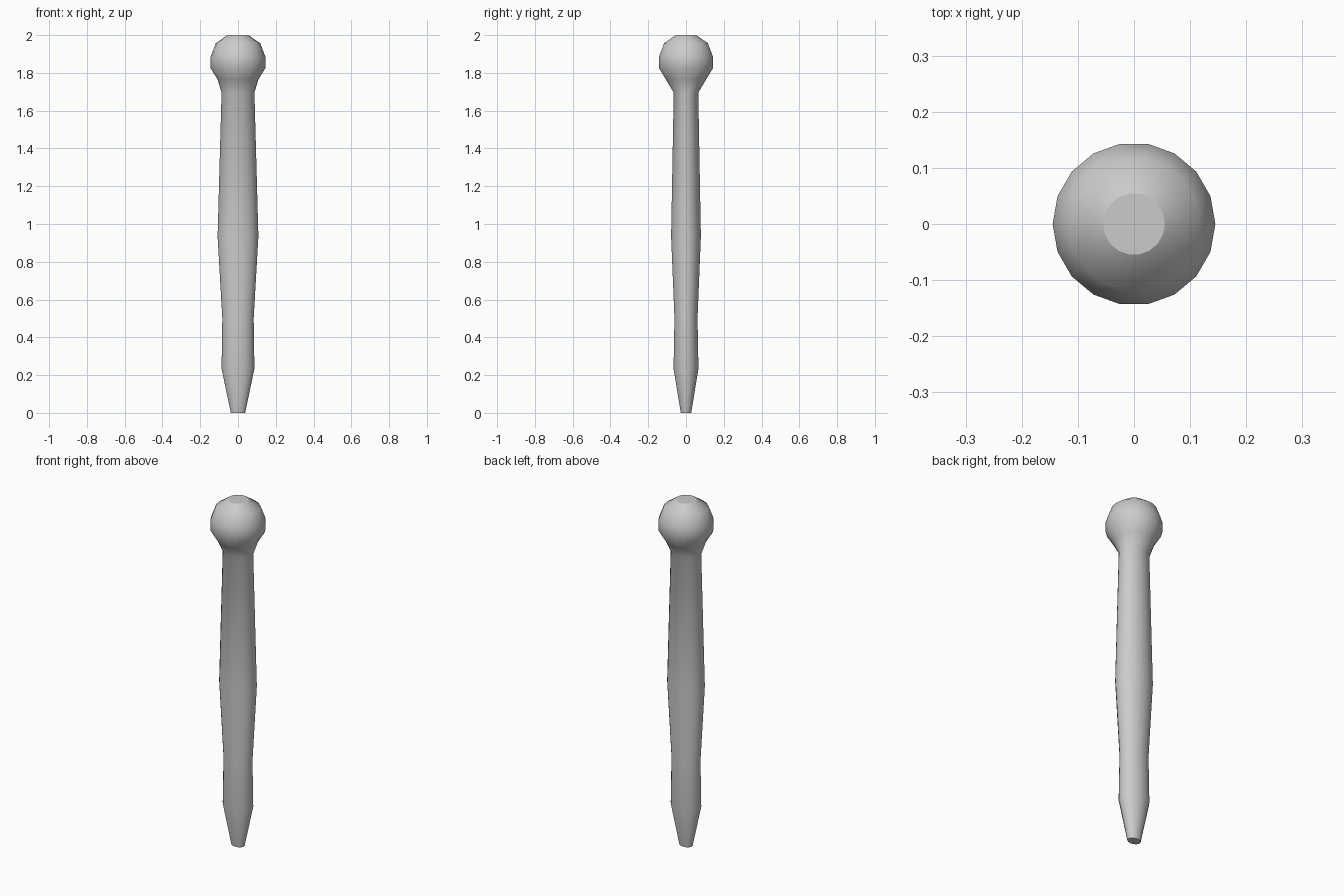
import bpy, bmesh, math

if "Cube" in bpy.data.objects:
    bpy.data.objects.remove(bpy.data.objects["Cube"])

SIDES = 18
# profile rings: height, half width (x), half depth (y)
RINGS = [
    (0.00, 0.038, 0.028),   # tapered foot
    (0.235, 0.087, 0.067),
    (0.50, 0.083, 0.062),   # oval shaft
    (0.935, 0.108, 0.080),
    (1.695, 0.087, 0.066),
    (1.765, 0.108, 0.108),  # round knob
    (1.825, 0.145, 0.145),
    (1.885, 0.145, 0.145),
    (1.957, 0.118, 0.118),
    (2.00, 0.055, 0.055),
]

# lofted handle with flat caps
bm = bmesh.new()
loops = []
for z, rx, ry in RINGS:
    angles = [2 * math.pi * i / SIDES for i in range(SIDES)]
    loops.append([bm.verts.new((rx * math.cos(a), ry * math.sin(a), z)) for a in angles])
for low, high in zip(loops, loops[1:]):
    for i in range(SIDES):
        j = (i + 1) % SIDES
        bm.faces.new((low[i], low[j], high[j], high[i]))
caps = [bm.faces.new(loops[0][::-1]), bm.faces.new(loops[-1])]

# smooth sides, sharp cap rims
for f in bm.faces:
    f.smooth = f not in caps
for f in caps:
    for e in f.edges:
        e.smooth = False

mesh = bpy.data.meshes.new("knobbed_handle")
bm.to_mesh(mesh)
bm.free()
handle = bpy.data.objects.new("knobbed_handle", mesh)
bpy.context.collection.objects.link(handle)
